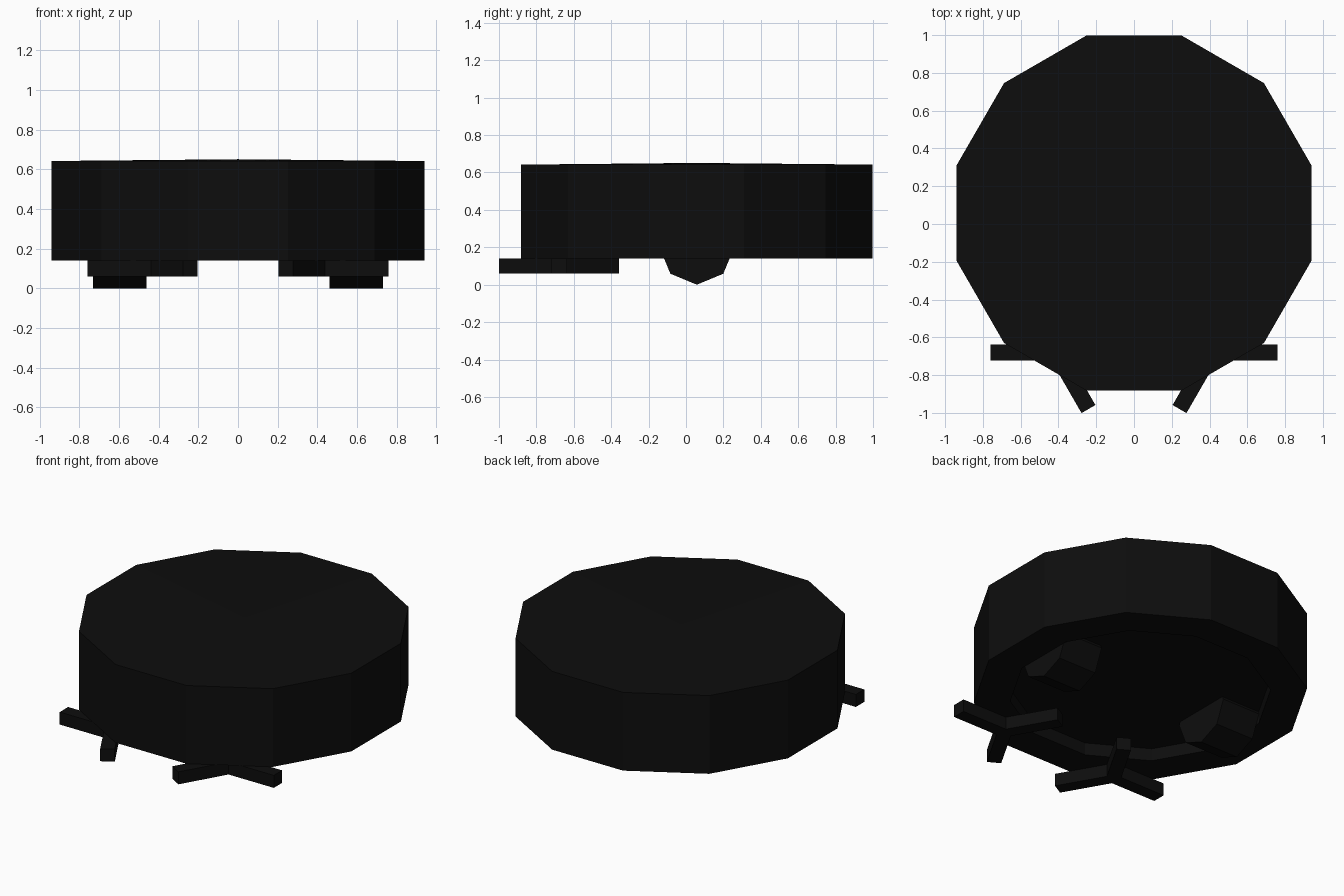
import bpy, bmesh, math
from mathutils import Matrix, Vector

if "Cube" in bpy.data.objects:
    bpy.data.objects.remove(bpy.data.objects["Cube"])

black = bpy.data.materials.new("black_plastic")
black.diffuse_color = (0.004, 0.004, 0.004, 1)
black.use_nodes = True
black.node_tree.nodes["Principled BSDF"].inputs["Base Color"].default_value = black.diffuse_color
CY = 0.058  # centre of the round body


def add_object(name, bm):
    bmesh.ops.recalc_face_normals(bm, faces=bm.faces)
    mesh = bpy.data.meshes.new(name)
    bm.to_mesh(mesh)
    bm.free()
    mesh.materials.append(black)
    obj = bpy.data.objects.new(name, mesh)
    bpy.context.collection.objects.link(obj)
    return obj


def lathe(name, profile, sides):
    bm = bmesh.new()
    pts = [bm.verts.new((r, 0, z)) for r, z in profile]
    edges = [bm.edges.new(p) for p in zip(pts, pts[1:])]
    bmesh.ops.rotate(bm, verts=pts, matrix=Matrix.Rotation(math.pi / sides, 3, 'Z'))
    bmesh.ops.spin(bm, geom=pts + edges, axis=(0, 0, 1), cent=(0, 0, 0),
                   angle=math.tau, steps=sides)
    bmesh.ops.remove_doubles(bm, verts=bm.verts, dist=1e-4)
    return add_object(name, bm)


# Twelve-sided body: barely domed lid, shallow recess underneath
body = lathe("body", [(0, 0.651), (0.973, 0.642), (0.973, 0.14),
                      (0.76, 0.14), (0.76, 0.22), (0, 0.22)], 12)
body.location.y = CY

for side, label in ((-1, "left"), (1, "right")):
    # Eight-sided drive wheel, half sunk in the body
    bm = bmesh.new()
    bmesh.ops.create_cone(bm, cap_ends=True, segments=8, radius1=0.2, radius2=0.2,
                          depth=0.27, matrix=Matrix.Rotation(math.pi / 2, 4, 'Y'))
    add_object(label + "_wheel", bm).location = (side * 0.597, CY, 0.2)

    # Side brush: three flat arms around a centre, one pointing outwards
    bm = bmesh.new()
    length, width, height = 0.346, 0.085, 0.08
    for k in range(3):
        turn = Matrix.Rotation(k * math.tau / 3 + (math.pi if side < 0 else 0), 4, 'Z')
        bmesh.ops.create_cube(bm, size=1, matrix=turn
                              @ Matrix.Translation(Vector((length / 2, 0, 0)))
                              @ Matrix.Diagonal((length, width, height, 1)))
    add_object(label + "_side_brush", bm).location = (side * 0.414, -0.68, 0.1)
